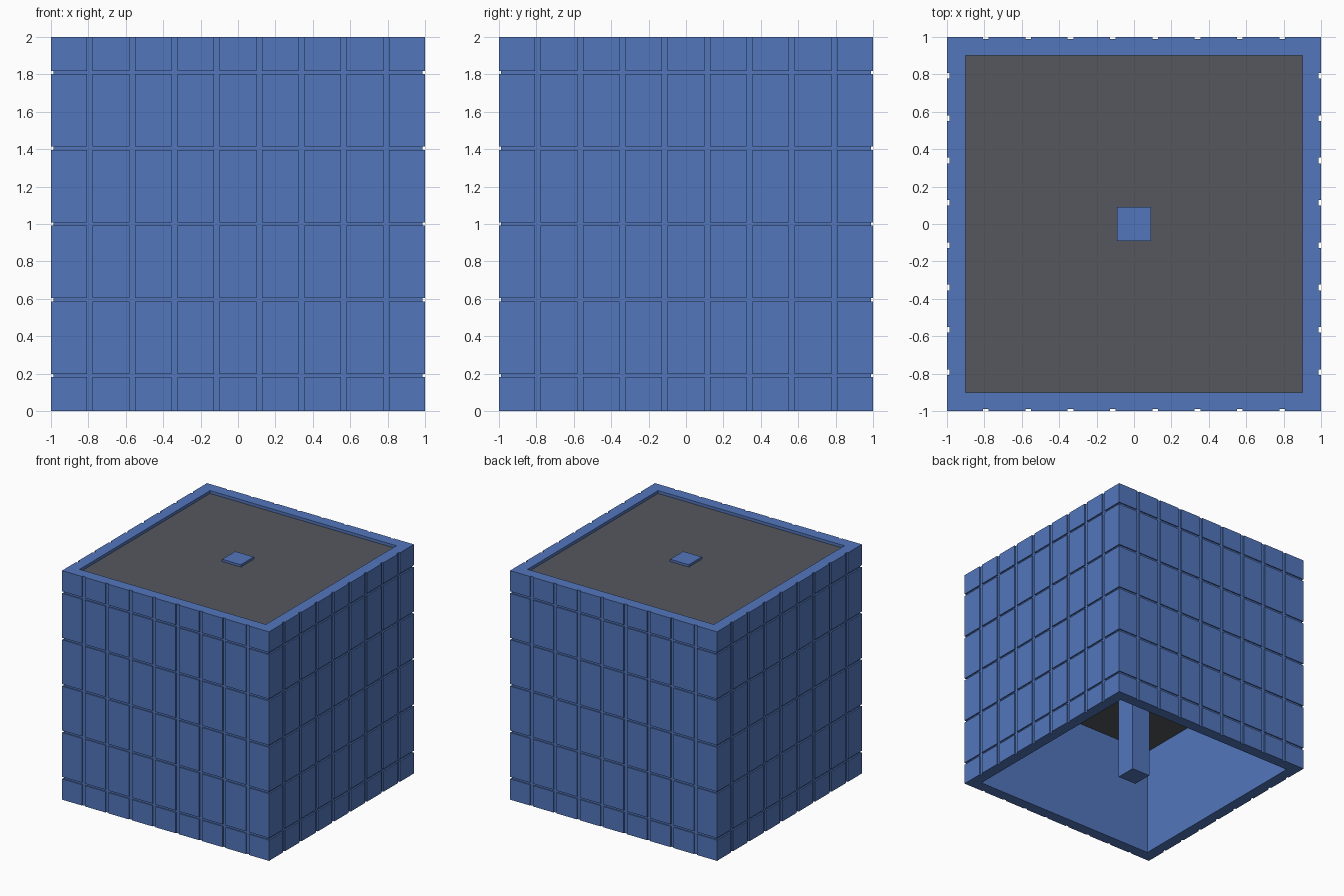
import bpy, bmesh

if "Cube" in bpy.data.objects:
    bpy.data.objects.remove(bpy.data.objects["Cube"])


def material(name, rgb):
    m = bpy.data.materials.new(name)
    m.diffuse_color = (*rgb, 1)
    m.use_nodes = True
    m.node_tree.nodes["Principled BSDF"].inputs["Base Color"].default_value = m.diffuse_color
    return m


blue = material("blue_panel", (0.084, 0.181, 0.503))
grey = material("dark_grey_fill", (0.089, 0.095, 0.112))


def add_box(bm, lo, hi, skip=None):
    """Box between two corners; skip = (axis, sign) leaves one hidden face out."""
    v = [bm.verts.new((x, y, z)) for x in (lo[0], hi[0])
         for y in (lo[1], hi[1]) for z in (lo[2], hi[2])]
    sides = {(0, -1): (0, 1, 3, 2), (0, 1): (4, 6, 7, 5),
             (1, -1): (0, 4, 5, 1), (1, 1): (2, 3, 7, 6),
             (2, -1): (0, 2, 6, 4), (2, 1): (1, 5, 7, 3)}
    for key, ids in sides.items():
        if key != skip:
            bm.faces.new([v[i] for i in ids])


def finish(bm, name, mat):
    me = bpy.data.meshes.new(name)
    bm.to_mesh(me)
    bm.free()
    me.materials.append(mat)
    ob = bpy.data.objects.new(name, me)
    bpy.context.collection.objects.link(ob)
    return ob


DX, DY = 0.013, 0.01          # groove depths on the x and y sides
IN, H = 0.9, 2.0              # inner half width, height
CX, CY = 1 - DX, 1 - DY       # core half widths


def spans(centres, width, lo, hi):
    """Panel intervals left between evenly spaced grooves."""
    edges = [lo] + [c + s * width / 2 for c in centres for s in (-1, 1)] + [hi]
    return list(zip(edges[::2], edges[1::2]))


# hollow wall core, open at top and bottom
bm = bmesh.new()
rings = []
for hx, hy in ((CX, CY), (IN, IN)):
    for z in (0, H):
        rings.append([bm.verts.new((sx * hx, sy * hy, z))
                      for sx, sy in ((-1, -1), (1, -1), (1, 1), (-1, 1))])
ob_, ot, ib, it = rings
for i in range(4):
    j = (i + 1) % 4
    for a, b in ((ob_, ot), (ot, it), (it, ib), (ib, ob_)):
        bm.faces.new((a[i], a[j], b[j], b[i]))
finish(bm, "wall_core", blue)

# raised wall panels separated by grooves
columns = [(k - 3.5) * 0.2263 for k in range(8)]
rows = [1 + (k - 2) * 0.405 for k in range(5)]
bands = spans(rows, 0.018, 0, H)
for sign, name in ((-1, "front_panels"), (1, "back_panels")):
    bm = bmesh.new()
    y0, y1 = sorted((sign * CY, sign))
    for z0, z1 in bands:
        for x0, x1 in spans(columns, 0.03, -1, 1):
            add_box(bm, (x0, y0, z0), (x1, y1, z1), (1, -sign))
    finish(bm, name, blue)
for sign, name in ((-1, "left_panels"), (1, "right_panels")):
    bm = bmesh.new()
    x0, x1 = sorted((sign * CX, sign))
    for z0, z1 in bands:
        for y0, y1 in spans(columns, 0.03, -CY, CY):
            add_box(bm, (x0, y0, z0), (x1, y1, z1), (0, -sign))
    finish(bm, name, blue)

# dark filling, recessed below the rim and hollow underneath
bm = bmesh.new()
add_box(bm, (-IN, -IN, 0.965), (IN, IN, 1.975))
finish(bm, "filling", grey)

# central post through the filling
bm = bmesh.new()
add_box(bm, (-0.09, -0.09, 0), (0.09, 0.09, 1.995))
finish(bm, "centre_post", blue)
